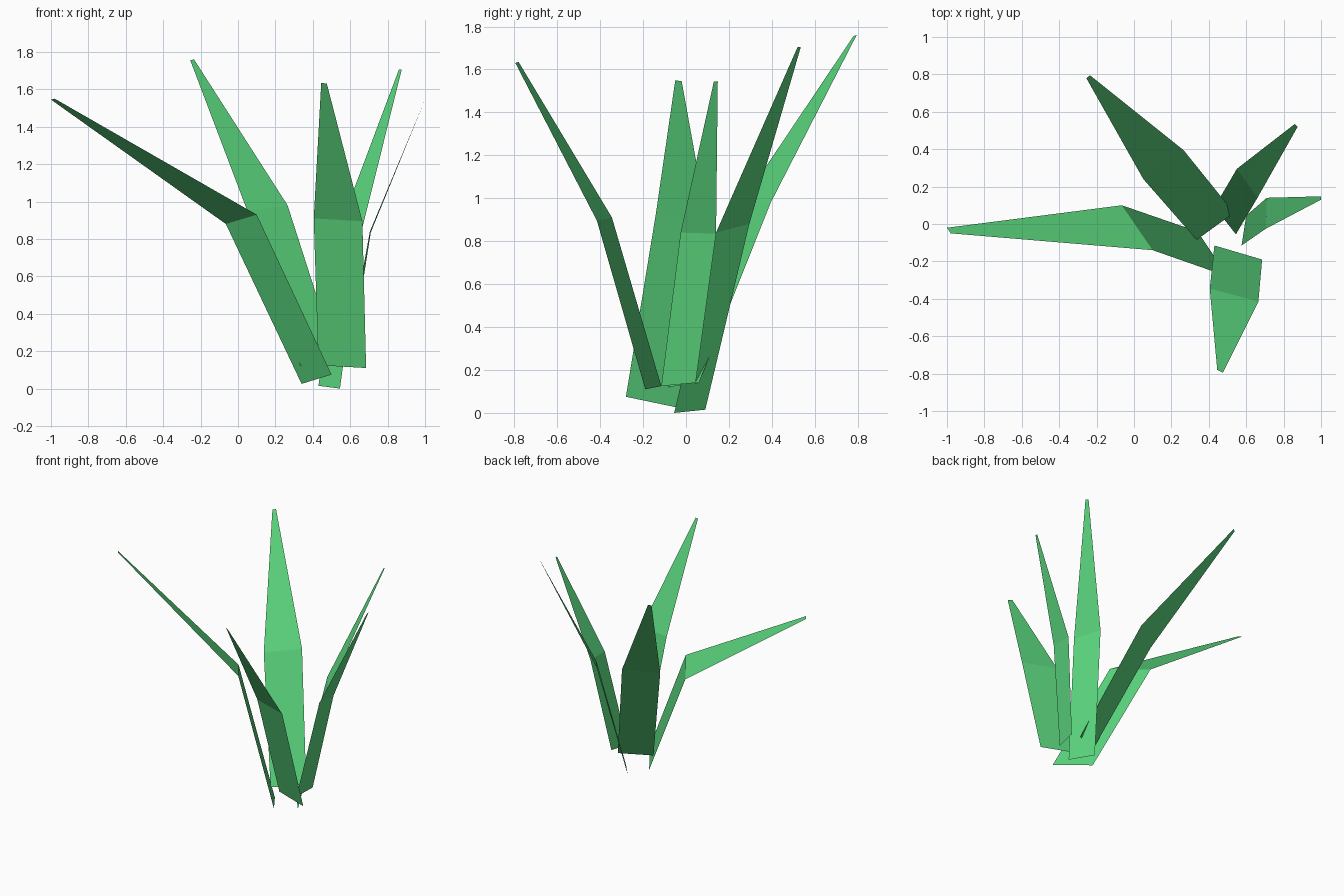
import bpy, bmesh

# Shared leaf colour
green = bpy.data.materials.new("leaf_green")
green.diffuse_color = (0.10, 0.65, 0.20, 1)


def leaf(name, *rungs):
    """Flat-shaded blade: base, fold and tip edges joined by quads."""
    bm = bmesh.new()
    rows = [[bm.verts.new(p) for p in rung] for rung in rungs]
    for (a, b), (c, d) in zip(rows, rows[1:]):
        face = bm.faces.new((a, b, d, c))
        face.normal_update()
        if face.normal.z < 0:      # upper side of the blade faces up
            face.normal_flip()
    mesh = bpy.data.meshes.new(name)
    bm.to_mesh(mesh)
    bm.free()
    mesh.materials.append(green)
    obj = bpy.data.objects.new(name, mesh)
    bpy.context.collection.objects.link(obj)
    return obj


# Long blade drooping to the left
leaf("left_leaf",
     ((0.34, -0.04, 0.025), (0.50, -0.28, 0.075)),
     ((-0.065, 0.10, 0.88), (0.10, -0.14, 0.93)),
     ((-1.0, -0.02, 1.545), (-0.98, -0.05, 1.55)))

# Tall blade leaning to the back
leaf("back_leaf",
     ((0.335, -0.085, 0.12), (0.535, 0.06, 0.14)),
     ((0.05, 0.24, 0.95), (0.265, 0.395, 0.98)),
     ((-0.255, 0.78, 1.755), (-0.235, 0.795, 1.76)))

# Blade leaning to the back right
leaf("back_right_leaf",
     ((0.43, 0.09, 0.015), (0.545, -0.055, 0.0)),
     ((0.55, 0.295, 0.88), (0.66, 0.14, 0.84)),
     ((0.86, 0.535, 1.705), (0.875, 0.52, 1.705)))

# Narrow blade on the right
leaf("right_leaf",
     ((0.575, -0.115, 0.125), (0.60, 0.045, 0.14)),
     ((0.705, -0.025, 0.84), (0.71, 0.14, 0.835)),
     ((1.0, 0.13, 1.545), (1.0, 0.148, 1.545)))

# Blade leaning to the front
leaf("front_leaf",
     ((0.43, -0.115, 0.125), (0.685, -0.19, 0.11)),
     ((0.405, -0.345, 0.91), (0.665, -0.415, 0.895)),
     ((0.445, -0.78, 1.635), (0.475, -0.795, 1.63)))
